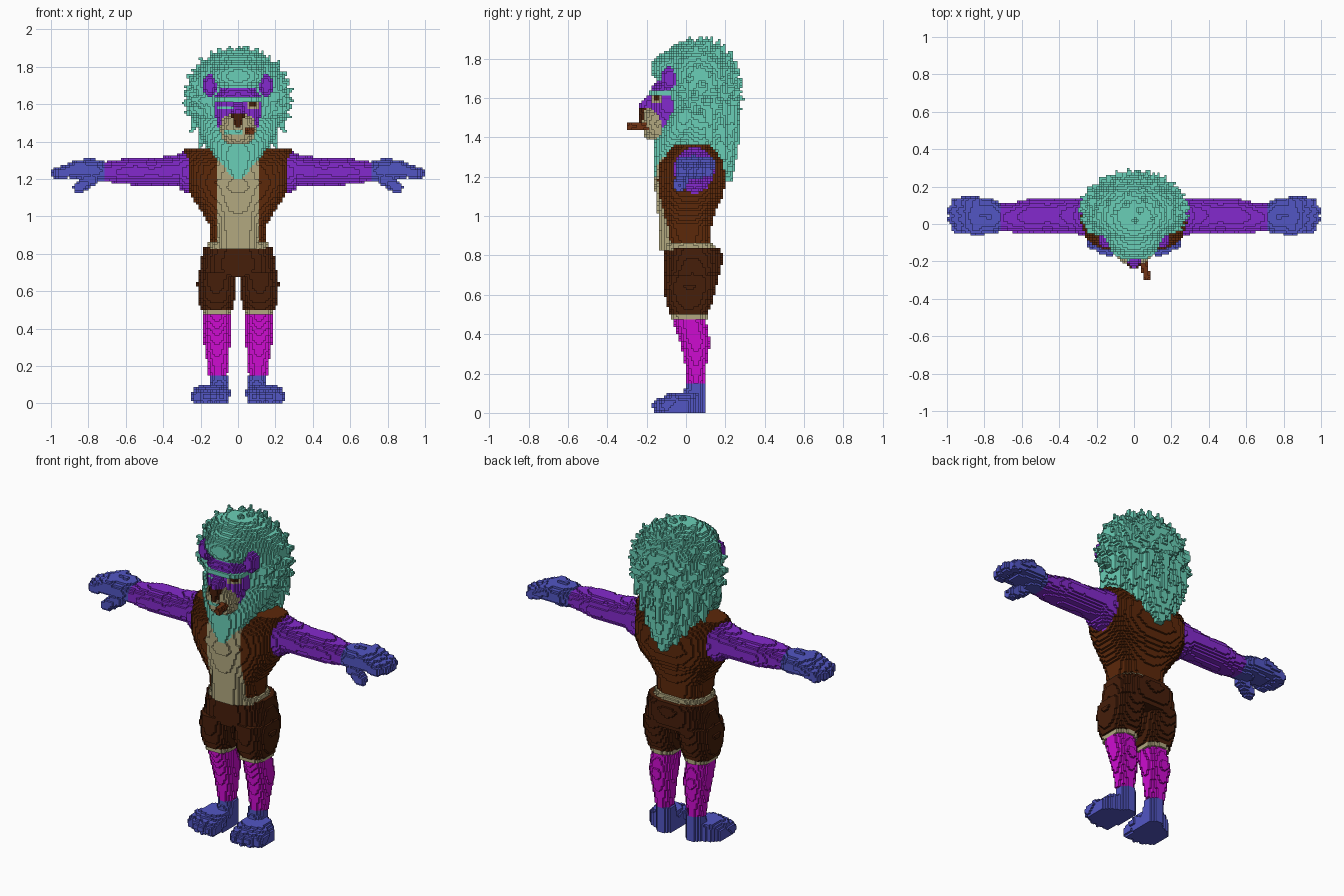
import bpy
import math
from mathutils import Vector

V = 0.0125          # edge length of one block
parts = []          # (name, blocks, material); later parts win shared blocks


# ---------- materials ----------
def material(name, r, g, b):
    m = bpy.data.materials.new(name)
    lin = [(c / 255 / 12.92) if c < 11 else ((c / 255 + 0.055) / 1.055) ** 2.4 for c in (r, g, b)]
    m.diffuse_color = (*lin, 1)
    return m


TEAL = material("teal hair", 106, 207, 183)
PURPLE = material("purple fur", 132, 42, 205)
BLUE = material("blue paws", 82, 86, 196)
MAGENTA = material("magenta legs", 205, 12, 208)
TAN = material("tan cloth", 178, 168, 128)
VEST = material("brown leather", 92, 40, 10)
SHORTS = material("dark brown cloth", 70, 30, 10)
CIGAR = material("rust brown", 112, 50, 20)


# ---------- block shapes ----------
def fill(lo, hi, inside):
    """Blocks whose centre lies inside a shape; nothing goes below the ground."""
    r = [range(math.floor(a / V), math.ceil(b / V)) for a, b in zip(lo, hi)]
    return {(i, j, k) for i in r[0] for j in r[1] for k in r[2]
            if k >= 0 and inside((i + .5) * V, (j + .5) * V, (k + .5) * V)}


def box(lo, hi):
    return fill(lo, hi, lambda x, y, z: x > lo[0] and x < hi[0] and y > lo[1]
                and y < hi[1] and z > lo[2] and z < hi[2])


def ellipsoid(c, r):
    return fill([a - b for a, b in zip(c, r)], [a + b for a, b in zip(c, r)],
                lambda *p: sum(((q - a) / b) ** 2 for q, a, b in zip(p, c, r)) < 1)


def taper(a, b, ra, rb):
    """Round-ended limb or tuft from a to b."""
    a, b = Vector(a), Vector(b)
    d = b - a
    m = max(ra, rb)

    def inside(*p):
        p = Vector(p)
        t = min(1, max(0, (p - a).dot(d) / d.length_squared))
        return (p - a - d * t).length < ra + (rb - ra) * t
    return fill([min(q) - m for q in zip(a, b)], [max(q) + m for q in zip(a, b)], inside)


def loft(rows, along_x=False, n=2):
    """Oval sections (position, centre u, centre v, radius u, radius v) joined along z or x."""
    def inside(x, y, z):
        t, u, v = (x, y, z) if along_x else (z, x, y)
        for p, q in zip(rows, rows[1:]):
            if p[0] <= t <= q[0]:
                f = (t - p[0]) / (q[0] - p[0])
                cu, cv, ru, rv = (s + (e - s) * f for s, e in zip(p[1:], q[1:]))
                return abs((u - cu) / ru) ** n + abs((v - cv) / rv) ** n < 1
        return False
    lo_t, hi_t = rows[0][0], rows[-1][0]
    lo = [min(r[i] - r[i + 2] for r in rows) for i in (1, 2)]
    hi = [max(r[i] + r[i + 2] for r in rows) for i in (1, 2)]
    if along_x:
        return fill([lo_t] + lo, [hi_t] + hi, inside)
    return fill(lo + [lo_t], hi + [hi_t], inside)


def both(s):
    return s | {(-1 - i, j, k) for i, j, k in s}


def part(name, blocks, mat):
    parts.append((name, blocks, mat))


# ---------- feet and legs ----------
part("shins", both(loft([(.12, .105, .05, .048, .046), (.19, .108, .05, .053, .046), (.28, .11, .05, .065, .062),
                         (.36, .114, .048, .076, .078), (.48, .116, .015, .072, .085)])), MAGENTA)
foot = loft([(0, .1, .04, .055, .065), (.08, .1, .04, .052, .062), (.15, .1, .05, .048, .048)])
foot |= loft([(0, .145, -.04, .092, .1), (.06, .145, -.04, .092, .1), (.105, .13, -.01, .065, .07)], n=2.5)
for x, y in ((.085, -.135), (.13, -.137), (.175, -.125), (.215, -.105)):
    foot |= taper((x * .95, -.06, .055), (x, y, .036), .04, .036)
part("feet", both(foot), BLUE)

# ---------- shorts ----------
shorts = both(loft([(.5, .115, .015, .085, .097), (.56, .115, .015, .098, .118), (.64, .117, .02, .103, .132),
                    (.7, .11, .028, .1, .142)], n=2.6))
shorts |= loft([(.67, 0, .025, .21, .13), (.72, 0, .033, .205, .146), (.8, 0, .036, .192, .148),
                (.835, 0, .033, .185, .14)], n=2.6)
part("shorts", shorts, SHORTS)
part("shorts_cuffs", both(loft([(.475, .113, .015, .078, .092), (.501, .113, .015, .08, .094)], n=2.6)), TAN)

# ---------- torso ----------
vest = loft([(.86, 0, .008, .145, .118), (.95, 0, .005, .152, .126), (1.03, 0, .01, .2, .14),
             (1.1, 0, .022, .247, .165), (1.18, 0, .026, .278, .176), (1.27, 0, .028, .287, .165),
             (1.33, 0, .033, .287, .125), (1.363, 0, .035, .28, .1)], n=2.8)
part("vest", vest, VEST)
chest = loft([(.83, 0, -.05, .105, .088), (1, 0, -.05, .108, .092), (1.15, 0, -.06, .125, .1),
              (1.3, 0, -.05, .125, .1)], n=3)
chest |= {p for p in vest if abs((p[0] + .5) * V) < .11 and p[1] * V < -.04}
part("chest", chest, TAN)
part("belt", loft([(.826, 0, .012, .165, .137), (.865, 0, .01, .155, .132)], n=2.6), TAN)

# ---------- arms and hands ----------
part("arms", both(loft([(.24, .04, 1.235, .105, .12), (.3, .042, 1.24, .1, .105), (.32, .045, 1.247, .093, .086),
                        (.4, .045, 1.243, .096, .075), (.46, .045, 1.24, .09, .072), (.55, .043, 1.242, .094, .076),
                        (.64, .035, 1.24, .08, .064), (.715, .035, 1.24, .072, .052)], along_x=True)), PURPLE)
hand = loft([(.71, .035, 1.24, .074, .054), (.76, .042, 1.247, .095, .06), (.84, .044, 1.252, .1, .054),
             (.9, .044, 1.245, .09, .045)], along_x=True)
for y, tip in ((-.02, .945), (.026, .968), (.07, .97), (.112, .95)):
    hand |= taper((.84, y, 1.265), (tip, y, 1.228), .036, .031)
hand |= taper((.78, -.015, 1.2), (.85, -.035, 1.155), .036, .032)
part("hands", both(hand), BLUE)

# ---------- mane: core, forelock, beard, tufts ----------
core = [(1.18, 0, .21, .02, .03), (1.28, 0, .16, .095, .08), (1.36, 0, .08, .165, .16), (1.45, 0, .08, .21, .165),
        (1.55, 0, .08, .245, .17), (1.65, 0, .08, .262, .18), (1.74, 0, .07, .25, .185), (1.81, 0, .055, .21, .165),
        (1.86, 0, .045, .14, .12), (1.89, 0, .04, .07, .06)]
mane = loft(core) | ellipsoid((0, -.06, 1.75), (.155, .118, .092))
mane |= loft([(1.195, 0, -.145, .015, .02), (1.25, 0, -.125, .07, .04), (1.32, 0, -.095, .125, .07),
              (1.38, 0, -.06, .168, .1), (1.45, 0, -.02, .205, .11), (1.53, 0, 0, .22, .09)])
for i in range(90):
    dz = 1 - 1.35 * (i + .5) / 90
    a = i * 2.39996
    dx, dy = math.sqrt(1 - dz * dz) * math.cos(a), math.sqrt(1 - dz * dz) * math.sin(a)
    if dy < -.3 and abs(dx) < .75 and dz < .45:
        continue                                    # leave the face open
    p = Vector((dx * .295, dy * .215, dz * .285))
    o = Vector((0, .07, 1.62))
    mane |= taper(o + p * .78, o + p + Vector((0, .006, .012)), .045, .008)
for z, cy, rx, ry in ((1.52, .08, .235, .18), (1.43, .08, .195, .175), (1.35, .09, .15, .15), (1.29, .14, .09, .095)):
    for k in range(-3, 4):                          # hanging tufts at the back
        s, c = math.sin(k * .45), math.cos(k * .45)
        mane |= taper((rx * s * .9, cy + ry * c * .88, z + .04), (rx * s * 1.08, cy + ry * c * 1.04, z - .06), .042, .01)
part("mane", mane, TEAL)

# ---------- face ----------
part("ears", both(ellipsoid((.152, -.085, 1.7), (.04, .042, .06))), PURPLE)
face = loft([(1.45, 0, -.08, .1, .08), (1.55, 0, -.085, .125, .09), (1.64, 0, -.08, .124, .098),
             (1.69, 0, -.07, .09, .08)], n=2.5)
face |= loft([(1.53, 0, -.17, .042, .072), (1.58, 0, -.16, .036, .072), (1.615, 0, -.15, .03, .045)])
part("face", face, PURPLE)
muzzle = loft([(1.388, 0, -.13, .06, .07), (1.42, 0, -.138, .085, .075), (1.47, 0, -.142, .098, .08),
               (1.52, 0, -.142, .085, .08), (1.55, 0, -.14, .05, .07)])
part("muzzle", muzzle, TAN)
part("mouth", muzzle & box((-.07, -.3, 1.4375), (.03, -.14, 1.4625)), TEAL)
part("nose", loft([(1.475, 0, -.21, .013, .025), (1.52, 0, -.215, .03, .028), (1.555, 0, -.215, .036, .028)]), SHORTS)
part("glasses_bar", loft([(1.612, 0, -.09, .13, .1), (1.638, 0, -.09, .13, .1)], n=3), TEAL)
part("glasses_rim", face & box((-.112, -.3, 1.575), (-.025, -.1, 1.5875)), TEAL)
part("eye", face & box((.05, -.3, 1.575), (.1125, -.1, 1.6125)), TAN)
part("pupil", face & box((.0625, -.3, 1.5875), (.1, -.1, 1.6125)), SHORTS)
part("cigar", taper((.045, -.18, 1.456), (.07, -.285, 1.456), .019, .019), CIGAR)

# ---------- turn the blocks into meshes, keeping only outside faces ----------
owner = {}
for n, (_, blocks, _) in enumerate(parts):
    for p in blocks:
        owner[p] = n

SIDES = {(1, 0, 0): ((1, 0, 0), (1, 1, 0), (1, 1, 1), (1, 0, 1)), (-1, 0, 0): ((0, 0, 0), (0, 0, 1), (0, 1, 1), (0, 1, 0)),
         (0, 1, 0): ((0, 1, 0), (0, 1, 1), (1, 1, 1), (1, 1, 0)), (0, -1, 0): ((0, 0, 0), (1, 0, 0), (1, 0, 1), (0, 0, 1)),
         (0, 0, 1): ((0, 0, 1), (1, 0, 1), (1, 1, 1), (0, 1, 1)), (0, 0, -1): ((0, 0, 0), (0, 1, 0), (1, 1, 0), (1, 0, 0))}

for n, (name, blocks, mat) in enumerate(parts):
    index, faces = {}, []
    for p in sorted(blocks):
        if owner[p] != n:
            continue
        for d, corners in SIDES.items():
            if (p[0] + d[0], p[1] + d[1], p[2] + d[2]) not in owner:
                faces.append([index.setdefault((p[0] + c[0], p[1] + c[1], p[2] + c[2]), len(index)) for c in corners])
    mesh = bpy.data.meshes.new(name)
    mesh.from_pydata([(x * V, y * V, z * V) for x, y, z in index], [], faces)
    mesh.materials.append(mat)
    bpy.context.collection.objects.link(bpy.data.objects.new(name, mesh))
